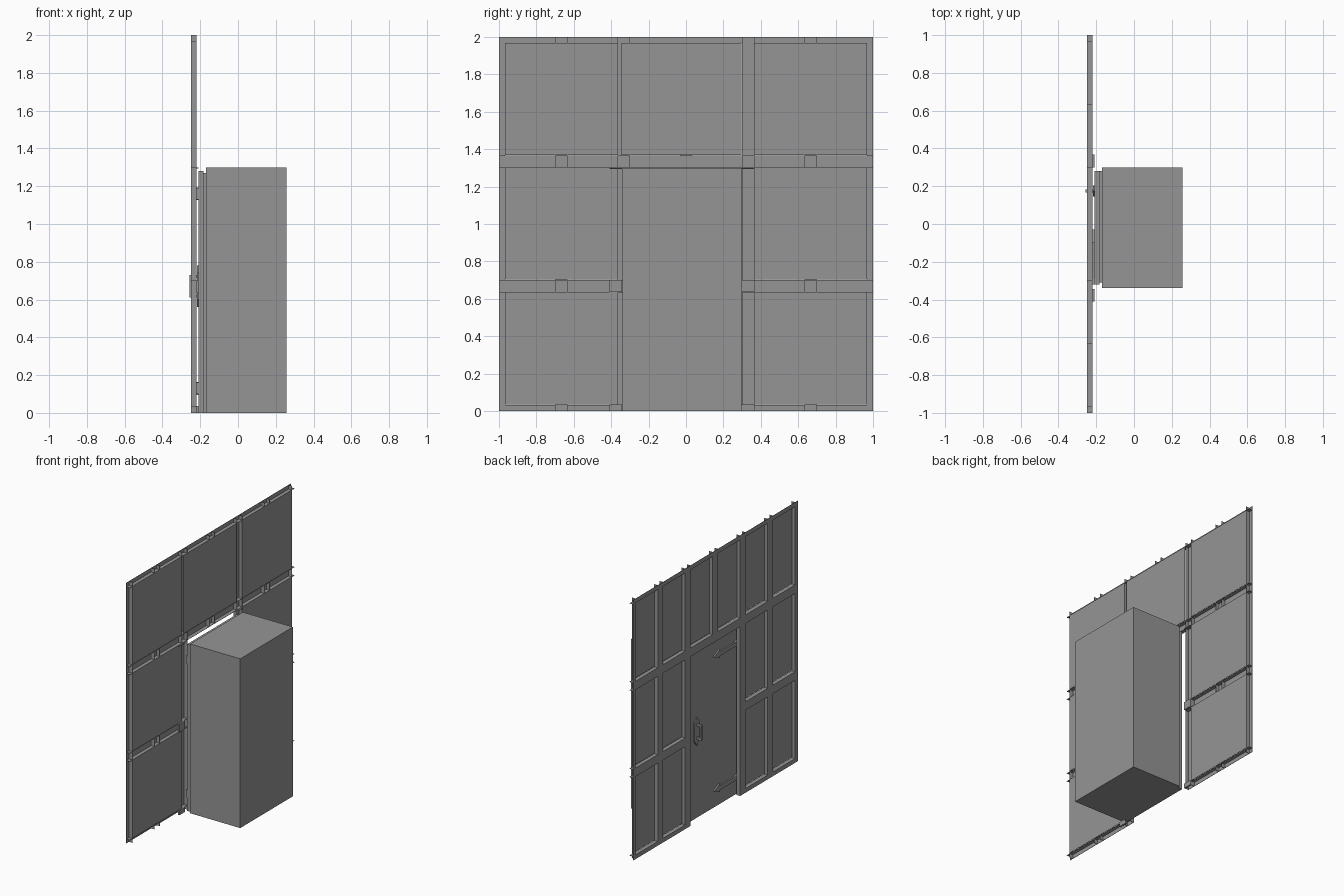
import bpy
import bmesh
from mathutils import Vector

cube = bpy.data.objects.get("Cube")
if cube:
    bpy.data.objects.remove(cube, do_unlink=True)

grey = bpy.data.materials.new("plain_grey")
grey.use_nodes = True
grey.diffuse_color = (0.3, 0.3, 0.3, 1)
grey.node_tree.nodes["Principled BSDF"].inputs["Base Color"].default_value = (0.3, 0.3, 0.3, 1)

FRONT, BACK = -0.25, -0.22   # outer and inner faces of the wall
T = 0.002                    # sheet thickness
HALF = 0.033                 # half width of a channel


def add_box(bm, x, y, z):
    verts = bmesh.ops.create_cube(bm, size=1)["verts"]
    size = Vector((x[1] - x[0], y[1] - y[0], z[1] - z[0]))
    mid = Vector((x[0] + x[1], y[0] + y[1], z[0] + z[1])) / 2
    for v in verts:
        v.co = Vector(a * b for a, b in zip(v.co, size)) + mid


def add_prism(bm, outline, x0, x1):
    """Extrude a y-z outline along x."""
    face = bm.faces.new([bm.verts.new((x0, y, z)) for y, z in outline])
    new = bmesh.ops.extrude_face_region(bm, geom=[face])["geom"]
    moved = [g for g in new if isinstance(g, bmesh.types.BMVert)]
    bmesh.ops.translate(bm, verts=moved, vec=(x1 - x0, 0, 0))


def finish(name, bm):
    bmesh.ops.recalc_face_normals(bm, faces=bm.faces)
    mesh = bpy.data.meshes.new(name)
    bm.to_mesh(mesh)
    bm.free()
    mesh.materials.append(grey)
    bpy.context.collection.objects.link(bpy.data.objects.new(name, mesh))


def boxes(name, parts):
    bm = bmesh.new()
    for part in parts:
        add_box(bm, *part)
    finish(name, bm)


def channel(name, lo, hi, span, upright):
    """Open channel: an outer face and two walls; none on the wall's rim."""
    parts = [((FRONT, FRONT + T), (lo, hi), span)]
    for edge, step in ((lo, T), (hi, -T)):
        if abs(edge) < 0.99 and upright or not upright and 0.01 < edge < 1.99:
            parts.append(((FRONT, BACK), tuple(sorted((edge, edge + step))), span))
    if not upright:
        parts = [(x, s, e) for x, e, s in parts]
    boxes(name, parts)


# Upright channels
third = 1 / 3
for i in range(-3, 4):
    y = i * third
    span = (1.3, 2) if i == 0 else (0, 2)
    channel("upright_channel", max(-1, y - HALF), min(1, y + HALF), span, True)

# Cross channels, interrupted by the doorway below the lintel
for i in range(4):
    z = i * 2 * third
    spans = [(-1, 1)] if i > 1 else [(-1, -third + HALF), (third - HALF, 1)]
    for span in spans:
        channel("cross_channel", max(0, z - HALF), min(2, z + HALF), span, False)

# Square sheets behind the channels
sheets = []
for row in range(3):
    z = (row * 2 * third + HALF + 0.003, (row + 1) * 2 * third - HALF)
    columns = [(-0.967, -0.367), (0.364, 0.967)]
    if row == 2:
        columns.append((-0.346, 0.297))
    sheets += [((BACK - T, BACK), y, z) for y in columns]
boxes("wall_sheets", sheets)

# Small stops beside the doorway
boxes("doorway_stops", [((BACK - T, -0.21), y, z)
                        for y in ((0.3, 0.367), (-0.41, -0.343))
                        for z in ((0, 0.036), (0.637, 0.7), (1.295, 1.3))])

# Door leaf, its rebate and the compartment behind
boxes("door", [((-0.208, -0.183), (-0.32, 0.28), (0, 1.28))])
boxes("door_rebate", [((-0.183, -0.169), (-0.31, 0.28), (0, 1.27))])
boxes("compartment", [((-0.169, 0.257), (-0.34, 0.3), (0, 1.3))])

# Strap hinges with pointed tips
for z in (0.13, 1.16):
    half = [(-0.32, 0.03), (-0.29, 0.016), (-0.1, 0.016), (-0.1, 0.034)]
    outline = ([(y, z + h) for y, h in half] + [(-0.03, z)]
               + [(y, z - h) for y, h in reversed(half)])
    bm = bmesh.new()
    add_prism(bm, outline, -0.219, -0.208)
    finish("strap_hinge", bm)

# Handle: long six-sided plate with a bow grip
HY, HZ = 0.175, 0.67
bm = bmesh.new()
add_prism(bm, [(HY + a, HZ + b) for a, b in ((0, 0.11), (0.03, 0.07), (0.03, -0.07),
                                            (0, -0.11), (-0.03, -0.07), (-0.03, 0.07))],
          -0.216, -0.208)
finish("handle_plate", bm)
grip = [((-0.258, -0.247), (HY - 0.008, HY + 0.008), (HZ - 0.06, HZ + 0.06))]
for side in (-1, 1):
    z = HZ + side * 0.052
    grip.append(((-0.25, -0.21), (HY - 0.008, HY + 0.008), (z - 0.008, z + 0.008)))
boxes("handle_grip", grip)
